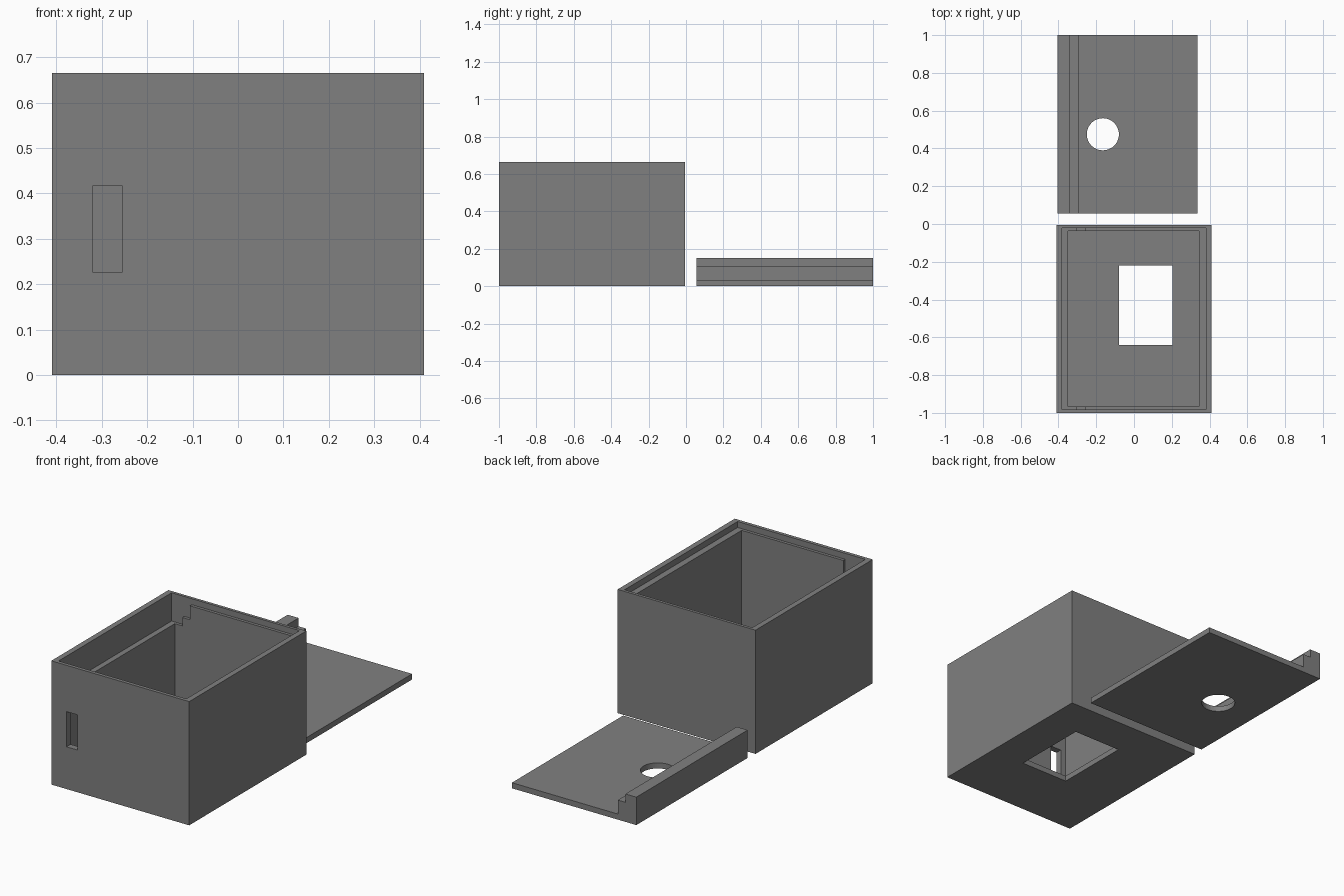
import bpy, bmesh, math
from mathutils import Vector

if "Cube" in bpy.data.objects:
    bpy.data.objects.remove(bpy.data.objects["Cube"])

grey = bpy.data.materials.new("plastic_grey")
grey.diffuse_color = (0.216, 0.216, 0.216, 1)
grey.use_nodes = True
grey.node_tree.nodes["Principled BSDF"].inputs["Base Color"].default_value = grey.diffuse_color


def finish(name, bm):
    bmesh.ops.recalc_face_normals(bm, faces=bm.faces)
    me = bpy.data.meshes.new(name)
    bm.to_mesh(me)
    bm.free()
    me.materials.append(grey)
    ob = bpy.data.objects.new(name, me)
    bpy.context.collection.objects.link(ob)
    return ob


def prism(name, profile, y0, y1):
    """Extrude an x-z profile along y."""
    bm = bmesh.new()
    face = bm.faces.new([bm.verts.new((x, y0, z)) for x, z in profile])
    res = bmesh.ops.extrude_face_region(bm, geom=[face])
    verts = [v for v in res["geom"] if isinstance(v, bmesh.types.BMVert)]
    bmesh.ops.translate(bm, verts=verts, vec=(0, y1 - y0, 0))
    return finish(name, bm)


def block(name, x0, x1, y0, y1, z0, z1):
    return prism(name, [(x0, z0), (x1, z0), (x1, z1), (x0, z1)], y0, y1)


def cylinder(name, x, y, r, z0, z1):
    bm = bmesh.new()
    bmesh.ops.create_cone(bm, cap_ends=True, segments=48, radius1=r, radius2=r, depth=z1 - z0)
    bmesh.ops.translate(bm, verts=bm.verts, vec=(x, y, (z0 + z1) / 2))
    return finish(name, bm)


def cut(target, *cutters):
    """Subtract each cutter, then remove it."""
    bpy.context.view_layer.objects.active = target
    for c in cutters:
        mod = target.modifiers.new("cut", "BOOLEAN")
        mod.operation = "DIFFERENCE"
        mod.solver = "EXACT"
        mod.object = c
        bpy.ops.object.modifier_apply(modifier=mod.name)
        bpy.data.objects.remove(c)


# Open box with a cavity, a stepped lid seat, a floor window and a front slot
box = block("box_body", -0.41, 0.41, -1.0, -0.005, 0, 0.665)
seat = [(-0.38, 0.8), (-0.38, 0.513), (-0.305, 0.513), (-0.305, 0.558),
        (-0.26, 0.558), (-0.26, 0.633), (0.38, 0.633), (0.38, 0.8)]
cut(box,
    block("cavity_cutter", -0.35, 0.345, -0.965, -0.037, 0.03, 0.75),
    prism("seat_cutter", seat, -0.981, -0.021),
    block("window_cutter", -0.08, 0.205, -0.64, -0.22, -0.1, 0.1),
    block("slot_cutter", -0.32, -0.254, -1.1, -0.9, 0.227, 0.416))

# Lid lying behind the box, with a stepped rim on its left edge and a round hole
rim = [(-0.405, 0), (0.335, 0), (0.335, 0.03), (-0.295, 0.03),
       (-0.295, 0.105), (-0.34, 0.105), (-0.34, 0.15), (-0.405, 0.15)]
lid = prism("lid", rim, 0.055, 1.0)
cut(lid, cylinder("hole_cutter", -0.165, 0.475, 0.085, -0.1, 0.1))
